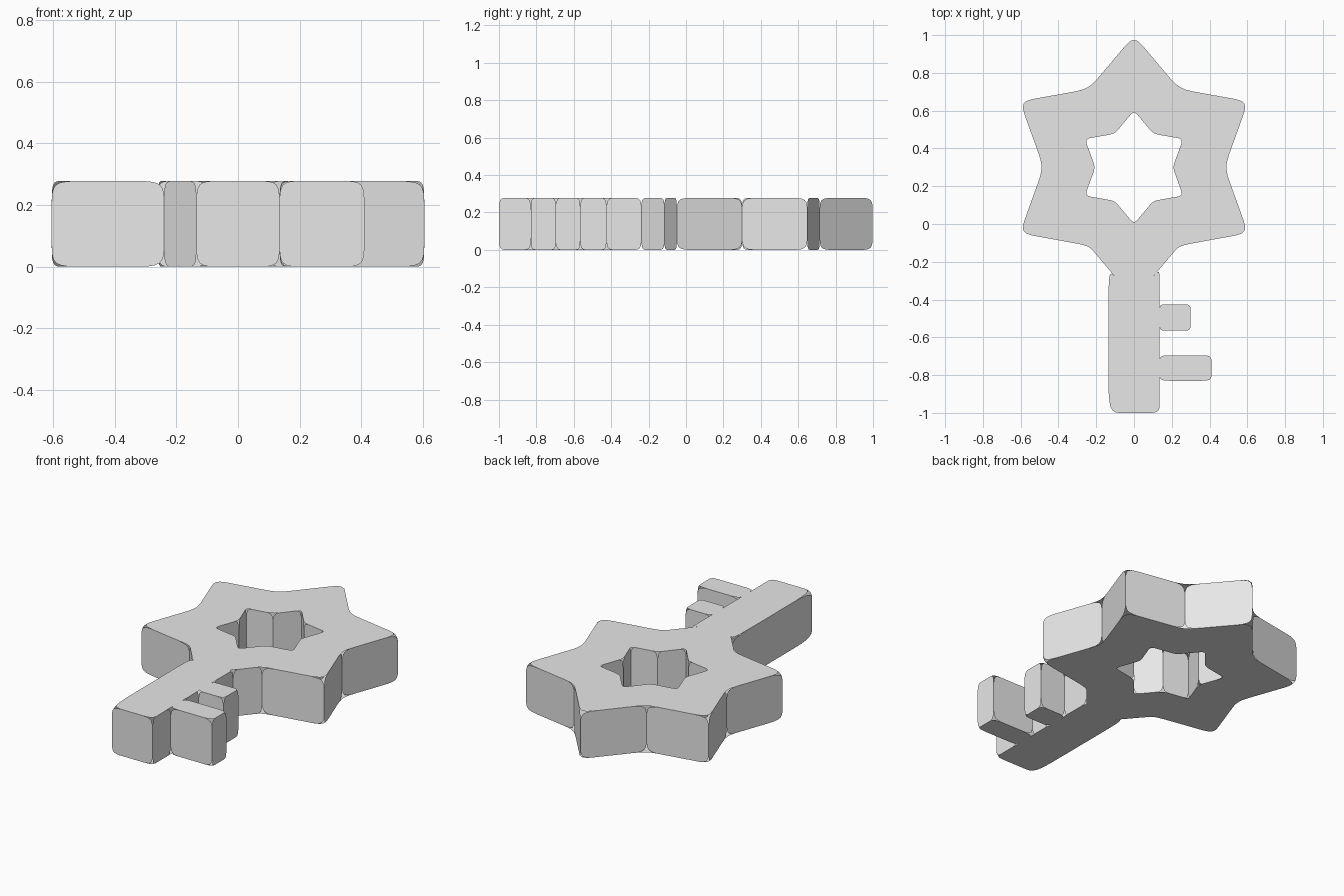
import bpy
from math import sin, cos, radians
from mathutils import Vector

if "Cube" in bpy.data.objects:
    bpy.data.objects.remove(bpy.data.objects["Cube"], do_unlink=True)

HEIGHT = 0.278      # thickness of the key
HALF = 0.135        # half width of the shaft
CENTRE = Vector((0, 0.3))

grey = bpy.data.materials.new("light_grey")
grey.use_nodes = True
grey.diffuse_color = (0.8, 0.8, 0.8, 1)
grey.node_tree.nodes["Principled BSDF"].inputs["Base Color"].default_value = (0.8, 0.8, 0.8, 1)


def build(name, cap, walls):
    """Flat cap polygons at top and bottom plus separate upright wall panels,
    each sheet softened on its own so that its corners become round."""
    verts, faces = [], []

    def sheet(polygons):
        index = {}
        for polygon in polygons:
            face = []
            for point in polygon:
                key = tuple(round(c, 5) for c in point)
                if key not in index:
                    index[key] = len(verts)
                    verts.append(key)
                face.append(index[key])
            faces.append(face)

    sheet([[(x, y, HEIGHT) for x, y in poly] for poly in cap])
    sheet([[(x, y, 0) for x, y in reversed(poly)] for poly in cap])
    for p, q in walls:
        sheet([[(*p, 0), (*q, 0), (*q, HEIGHT), (*p, HEIGHT)]])

    mesh = bpy.data.meshes.new(name)
    mesh.from_pydata(verts, [], faces)
    mesh.materials.append(grey)
    obj = bpy.data.objects.new(name, mesh)
    bpy.context.collection.objects.link(obj)
    for kind in ("SIMPLE", "CATMULL_CLARK"):
        mod = obj.modifiers.new(kind.lower(), "SUBSURF")
        mod.subdivision_type = kind
        mod.levels = mod.render_levels = 2
        mod.boundary_smooth = "ALL"
    return obj


def star(tip, valley):
    """Twelve points, counter-clockwise from the rear tip."""
    points = []
    for k in range(12):
        a = radians(90 + 30 * k)
        r = valley if k % 2 else tip
        points.append(CENTRE + Vector((cos(a), sin(a))) * r)
    return points


# Star bow with a star-shaped hole
outer = star(0.698, 0.479)
inner = star(0.30, 0.205)
front_tip = outer[6]
joint_left = front_tip.lerp(outer[5], HALF / abs(outer[5].x))
joint_right = front_tip.lerp(outer[7], HALF / abs(outer[7].x))
cap, walls = [], []
for k in range(12):
    n = (k + 1) % 12
    edge = [outer[k], outer[n]]
    if k == 5:
        edge.insert(1, joint_left)
        walls.append((outer[k], joint_left))
    elif k == 6:
        edge.insert(1, joint_right)
        walls.append((joint_right, outer[n]))
    else:
        walls.append((outer[k], outer[n]))
    cap.append(edge + [inner[n], inner[k]])
    walls.append((inner[n], inner[k]))
build("star_bow", cap, walls)

# Teeth: name, front edge, rear edge, outer end
teeth = [("long_tooth", -0.83, -0.695, 0.41),
         ("short_tooth", -0.565, -0.425, 0.30)]

# Shaft, with its right side open where the teeth join
front_left, front_right = Vector((-HALF, -1)), Vector((HALF, -1))
side = [front_right]
for _, y0, y1, _ in teeth:
    side += [Vector((HALF, y0)), Vector((HALF, y1))]
side.append(joint_right)
walls = [(front_left, front_right), (joint_left, front_left)]
walls += list(zip(side[::2], side[1::2]))
build("shaft", [[front_left] + side + [front_tip, joint_left]], walls)

for name, y0, y1, end in teeth:
    p = [Vector(c) for c in ((HALF, y0), (end, y0), (end, y1), (HALF, y1))]
    build(name, [p], list(zip(p, p[1:])))
